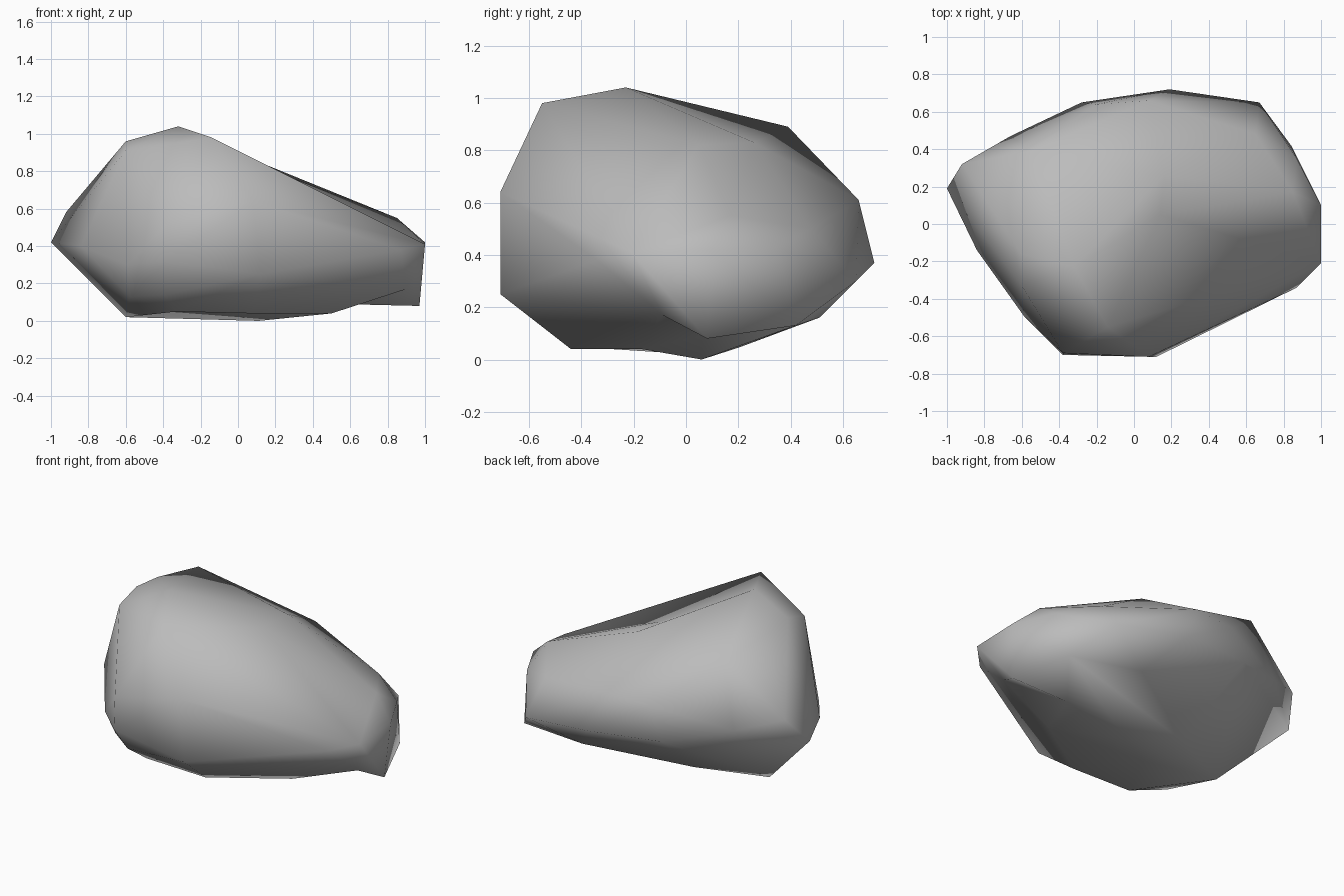
import bpy
import bmesh

cube = bpy.data.objects.get("Cube")
if cube:
    bpy.data.objects.remove(cube, do_unlink=True)

# Weathered stone colour
stone = bpy.data.materials.new("stone_grey")
stone.use_nodes = True
grey = (0.5, 0.5, 0.5, 1)
stone.diffuse_color = grey
stone.node_tree.nodes["Principled BSDF"].inputs["Base Color"].default_value = grey

# Corner points of the boulder, grouped by region
crown = [(-.32, -.23, 1.04), (-.14, -.55, .98), (-.60, -.16, .96),
         (-.60, -.33, .91), (-.60, .05, .94), (-.55, .39, .89),
         (-.17, .46, .77), (.16, .26, .83)]
front_wall = [(.08, -.71, .64), (.12, -.71, .25),
              (-.38, -.69, .52), (-.38, -.70, .32), (-.39, -.55, .14)]
left_end = [(.85, .17, .55), (.87, .35, .43), (.65, .48, .50),
            (1, .10, .42), (1, -.21, .41), (.87, -.34, .38),
            (.97, .08, .08), (.84, .42, .13)]
back_wall = [(.08, .66, .61), (.67, .65, .30), (.19, .72, .37),
             (-.20, .64, .60), (-.28, .65, .40), (-.66, .47, .50)]
right_end = [(-1, .19, .42), (-.92, .32, .58), (-.84, -.14, .40),
             (-.59, -.49, .30), (-.58, -.40, .13)]
underside = [(.11, .06, 0), (.50, -.17, .04), (-.60, .02, .02),
             (-.33, -.44, .05), (.08, -.44, .04), (.37, .51, .16),
             (-.20, .20, .045)]

# Hollows: a corner of the taut skin, and where it is pressed in to
hollows = [((.20, -.15, .93), (.14, .05, .82)),     # slope below the crown
           ((.97, -.14, .09), (.90, -.09, .17)),    # side of the tip
           ((.55, .06, .025), (.55, .06, .09)),     # under the tip
           ((-.20, -.15, 0), (-.20, -.15, .07))]    # under the middle

# Stretch a skin over the corners
bm = bmesh.new()
for point in crown + front_wall + left_end + back_wall + right_end + underside:
    bm.verts.new(point)
pressed = [(bm.verts.new(taut), sunk) for taut, sunk in hollows]
bmesh.ops.convex_hull(bm, input=bm.verts[:], use_existing_faces=False)

# Press the hollows in
for vert, sunk in pressed:
    vert.co = sunk

loose = [v for v in bm.verts if not v.link_faces]
bmesh.ops.delete(bm, geom=loose, context='VERTS')
bmesh.ops.recalc_face_normals(bm, faces=bm.faces[:])
for face in bm.faces:
    face.smooth = True

mesh = bpy.data.meshes.new("boulder")
bm.to_mesh(mesh)
bm.free()
mesh.materials.append(stone)
boulder = bpy.data.objects.new("boulder", mesh)
bpy.context.collection.objects.link(boulder)
